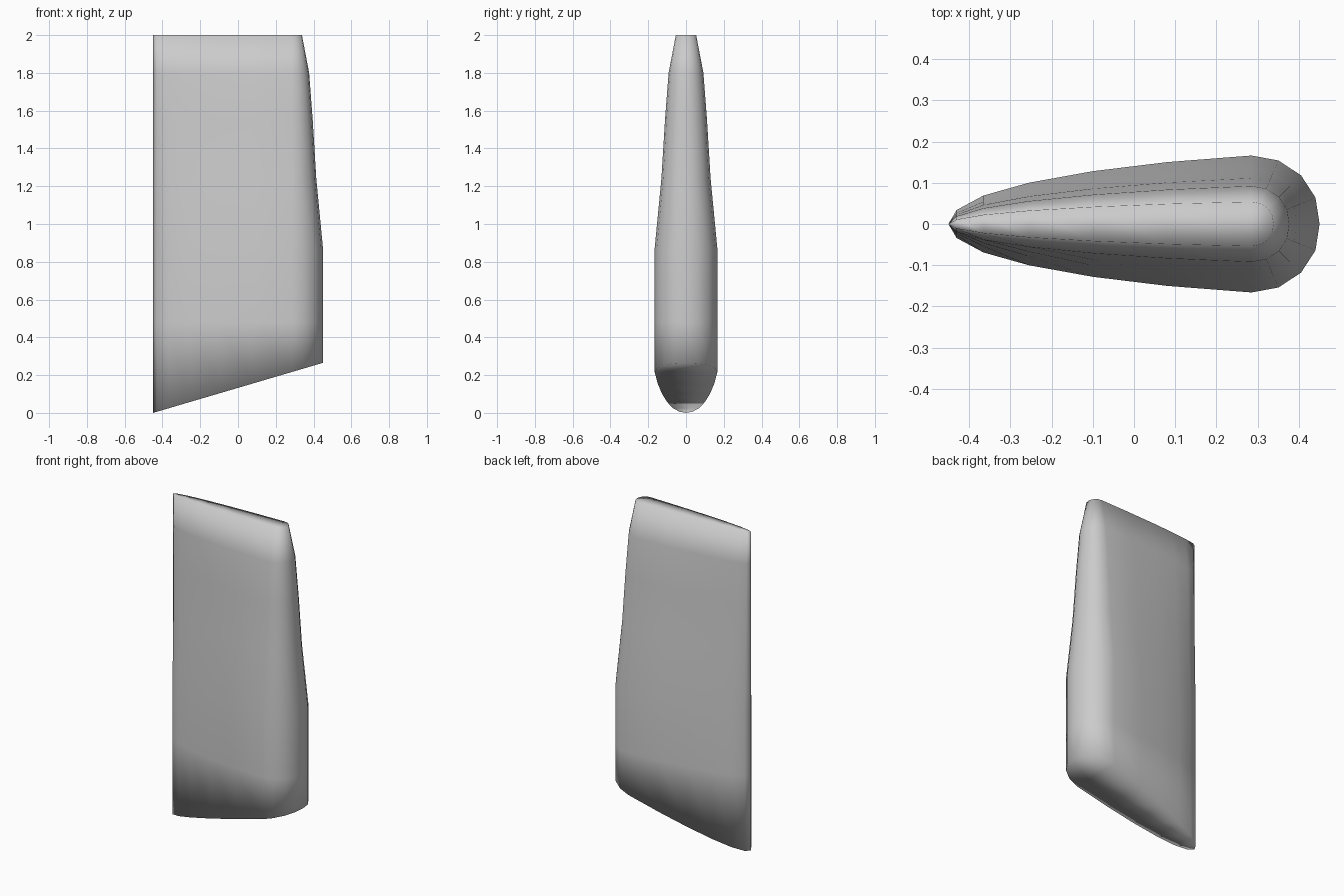
import bpy, bmesh

if "Cube" in bpy.data.objects:
    bpy.data.objects.remove(bpy.data.objects["Cube"])

# Half outline of the blade section, tail to nose: (x, y)
HALF = [(-0.45, 0), (-0.43, 0.034), (-0.365, 0.069), (-0.255, 0.10), (-0.10, 0.128),
        (0.08, 0.15), (0.285, 0.166), (0.35, 0.154), (0.405, 0.118), (0.44, 0.064), (0.45, 0)]
OUTLINE = HALF + [(x, -y) for x, y in HALF[-2:0:-1]]
NOSE_X = 0.285

# Section levels: (height, thickness scale); None is the slanted bottom cut
LEVELS = [(None, 1), (0.48, 1), (0.87, 1), (1.24, 0.785), (1.55, 0.67), (1.8, 0.555), (2.0, 0.325)]


def section(bm, z, s):
    ring = []
    for x, y in OUTLINE:
        px = NOSE_X + (x - NOSE_X) * s if x > NOSE_X else x
        pz = (x + 0.45) * 0.265 / 0.9 if z is None else z
        ring.append(bm.verts.new((px, y * s, pz)))
    return ring


def cap(bm, ring):
    # strips across the section, from tail to nose
    n = len(ring)
    for i in range(n // 2):
        strip = [ring[i], ring[i + 1], ring[-i - 1], ring[-i]]
        bm.faces.new(list(dict.fromkeys(strip)))


# Lofted blade
bm = bmesh.new()
rings = [section(bm, z, s) for z, s in LEVELS]
for a, b in zip(rings, rings[1:]):
    for i in range(len(a)):
        j = (i + 1) % len(a)
        bm.faces.new((a[i], a[j], b[j], b[i]))
cap(bm, rings[0])
cap(bm, rings[-1])
bmesh.ops.recalc_face_normals(bm, faces=bm.faces)
for f in bm.faces:
    f.smooth = True

mesh = bpy.data.meshes.new("rudder_blade")
bm.to_mesh(mesh)
bm.free()
blade = bpy.data.objects.new("rudder_blade", mesh)
bpy.context.collection.objects.link(blade)
